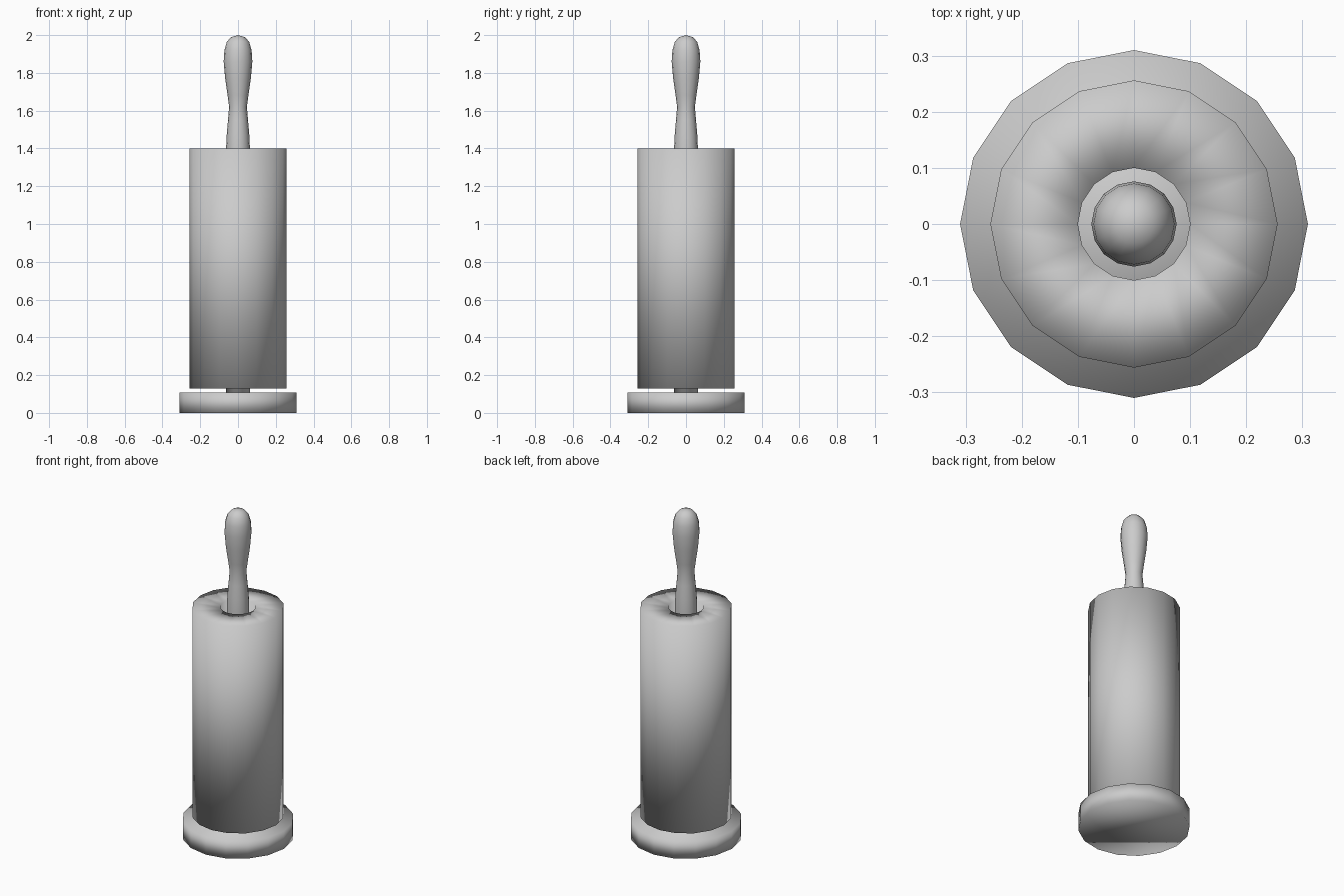
import bpy, bmesh
from math import cos, sin, pi

if "Cube" in bpy.data.objects:
    bpy.data.objects.remove(bpy.data.objects["Cube"])

SIDES = 16


def lathe(name, profile, closed=False):
    """Revolve (radius, z) points, listed bottom to top, around z."""
    bm = bmesh.new()
    rings = []
    for r, z in profile:
        if r == 0:
            rings.append([bm.verts.new((0, 0, z))] * SIDES)
        else:
            rings.append([bm.verts.new((r * cos(2 * pi * i / SIDES),
                                        r * sin(2 * pi * i / SIDES), z))
                          for i in range(SIDES)])
    pairs = list(zip(rings, rings[1:]))
    if closed:
        pairs.append((rings[-1], rings[0]))
    else:
        for ring in (rings[0], rings[-1]):
            if ring[0] is not ring[1]:
                bm.faces.new(ring)
    for a, b in pairs:
        for i in range(SIDES):
            j = (i + 1) % SIDES
            bm.faces.new(list(dict.fromkeys((a[i], a[j], b[j], b[i]))))
    bmesh.ops.recalc_face_normals(bm, faces=bm.faces)
    for f in bm.faces:
        f.smooth = True
    mesh = bpy.data.meshes.new(name)
    bm.to_mesh(mesh)
    bm.free()
    ob = bpy.data.objects.new(name, mesh)
    bpy.context.collection.objects.link(ob)
    return ob


# Round foot
lathe("base", [(0.31, 0), (0.31, 0.108)])

# Centre rod with the turned grip on top
lathe("rod_and_grip", [
    (0.063, 0.10), (0.063, 1.40), (0.06, 1.47), (0.053, 1.55), (0.047, 1.62),
    (0.055, 1.68), (0.068, 1.77), (0.076, 1.86), (0.072, 1.92),
    (0.059, 1.965), (0.035, 1.99), (0, 2.0)])

# Paper roll with an open core, resting just above the foot
lathe("paper_roll", [(0.1, 0.13), (0.256, 0.13), (0.256, 1.40), (0.1, 1.40)],
      closed=True)
